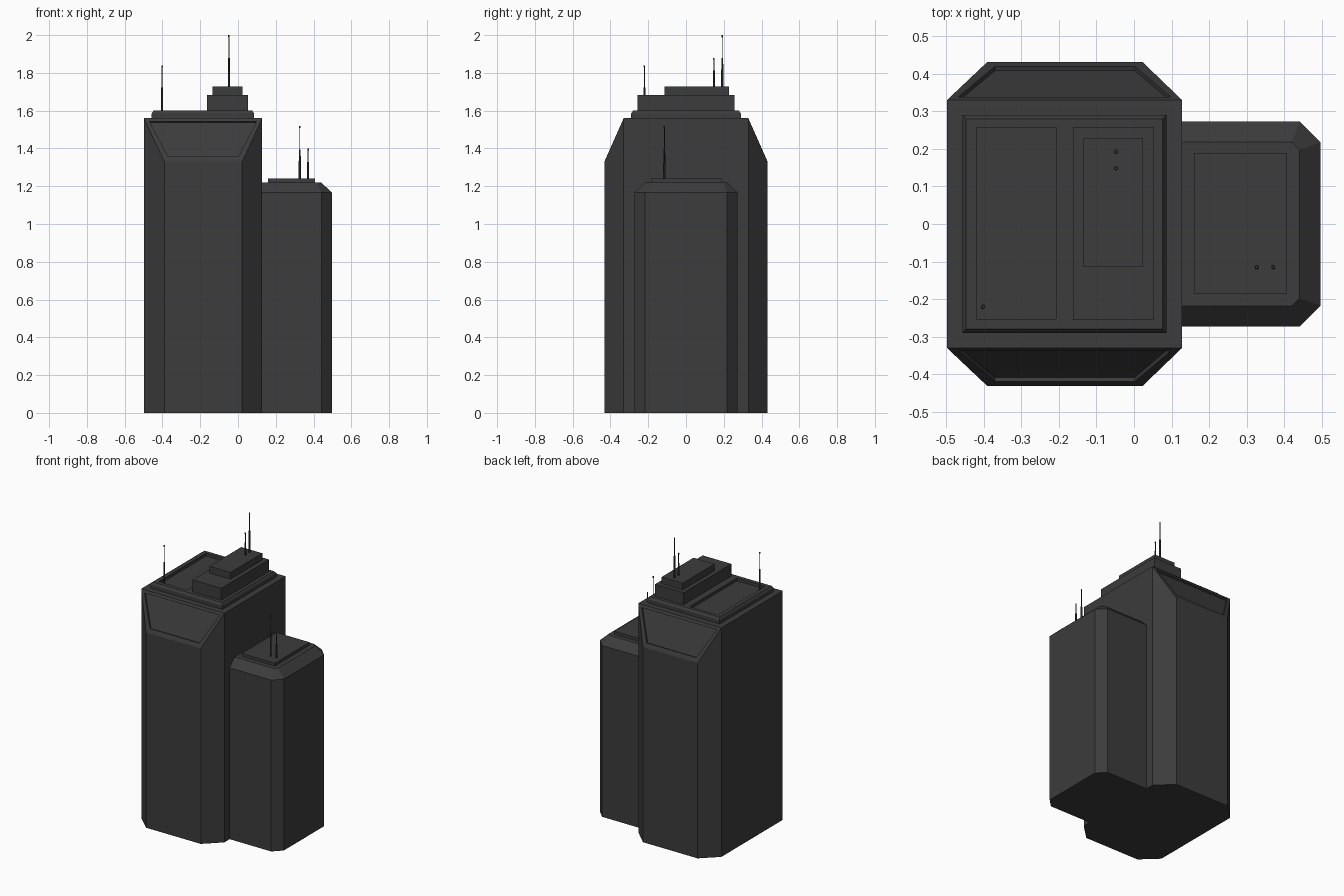
import bpy, bmesh, math

if "Cube" in bpy.data.objects:
    bpy.data.objects.remove(bpy.data.objects["Cube"])

# Dark grey used for the whole building
dark = bpy.data.materials.new("dark_grey")
dark.diffuse_color = (0.045, 0.045, 0.045, 1)
dark.use_nodes = True
dark.node_tree.nodes["Principled BSDF"].inputs["Base Color"].default_value = dark.diffuse_color


def finish(bm, name):
    bmesh.ops.recalc_face_normals(bm, faces=bm.faces)
    me = bpy.data.meshes.new(name)
    bm.to_mesh(me)
    bm.free()
    me.materials.append(dark)
    ob = bpy.data.objects.new(name, me)
    bpy.context.collection.objects.link(ob)
    return ob


def loft(loops):
    """Skin a stack of equal-length point loops, capped at both ends."""
    bm = bmesh.new()
    rings = [[bm.verts.new(p) for p in lp] for lp in loops]
    n = len(rings[0])
    for a, b in zip(rings, rings[1:]):
        for i in range(n):
            j = (i + 1) % n
            bm.faces.new((a[i], a[j], b[j], b[i]))
    bm.faces.new(rings[0][::-1])
    bm.faces.new(rings[-1])
    return bm


def rect(x0, x1, y0, y1, z, d=0):
    return [(x0 + d, y0 + d, z), (x1 - d, y0 + d, z),
            (x1 - d, y1 - d, z), (x0 + d, y1 - d, z)]


# Main tower: chamfered plan, front and back tops cut by sloping planes
bm = bmesh.new()
plan = [(-0.39, -0.432, 1.33), (0.022, -0.432, 1.33), (0.128, -0.33, 1.56), (0.128, 0.33, 1.56),
        (0.022, 0.432, 1.33), (-0.39, 0.432, 1.33), (-0.498, 0.33, 1.56), (-0.498, -0.33, 1.56)]
low = [bm.verts.new((x, y, 0)) for x, y, z in plan]
top = [bm.verts.new(p) for p in plan]
for i in range(8):
    j = (i + 1) % 8
    bm.faces.new((low[i], low[j], top[j], top[i]))
bm.faces.new(low[::-1])
bm.faces.new((top[2], top[3], top[6], top[7]))
slopes = [bm.faces.new((top[0], top[1], top[2], top[7])),
          bm.faces.new((top[4], top[5], top[6], top[3]))]
bmesh.ops.recalc_face_normals(bm, faces=bm.faces)
# Sunken panels in the sloping faces
bmesh.ops.inset_individual(bm, faces=slopes, thickness=0.036)
bmesh.ops.inset_individual(bm, faces=slopes, thickness=0.001, depth=-0.012)
finish(bm, "main_tower")

# Roof slab with bevelled rim and a sunken terrace on the left
R = (-0.457, 0.086, -0.29, 0.29)
T = (-0.42, -0.208, -0.253, 0.257)
finish(loft([rect(*R, 1.555), rect(*R, 1.585), rect(*R, 1.6, 0.01),
             rect(*T, 1.6), rect(*T, 1.58)]), "tower_roof_slab")

# Plain stacked roof blocks
for name, box, z0, z1 in [
        ("penthouse_lower", (-0.163, 0.053, -0.256, 0.258), 1.59, 1.682),
        ("penthouse_upper", (-0.135, 0.024, -0.115, 0.228), 1.675, 1.728),
        ("wing_roof_slab", (0.16, 0.408, -0.185, 0.188), 1.21, 1.24)]:
    finish(loft([rect(*box, z0), rect(*box, z1)]), name)


# Lower wing: chamfered outer corners and a sloping roof edge
def wing_loop(x1, h, c, z):
    return [(0.05, -h, z), (x1 - c, -h, z), (x1, -h + c, z),
            (x1, h - c, z), (x1 - c, h, z), (0.05, h, z)]


finish(loft([wing_loop(0.497, 0.273, 0.056, 0), wing_loop(0.497, 0.273, 0.056, 1.167),
             wing_loop(0.44, 0.218, 0.02, 1.22)]), "lower_wing")


# Antennas: thick lower mast, thin upper rod, small tip
def antenna(name, x, y, z0, z1):
    mid = z0 + (z1 - z0) * 0.55
    prof = [(0.006, z0 - 0.005), (0.005, mid), (0.0025, mid),
            (0.0025, z1 - 0.012), (0.004, z1 - 0.009), (0.004, z1)]
    finish(loft([[(x + r * math.cos(k * math.pi / 4), y + r * math.sin(k * math.pi / 4), z)
                  for k in range(8)] for r, z in prof]), name)


antenna("antenna_terrace", -0.402, -0.22, 1.58, 1.84)
antenna("antenna_penthouse_tall", -0.048, 0.192, 1.728, 2.0)
antenna("antenna_penthouse_short", -0.048, 0.148, 1.728, 1.88)
antenna("antenna_wing_tall", 0.327, -0.115, 1.24, 1.52)
antenna("antenna_wing_short", 0.371, -0.115, 1.24, 1.4)
